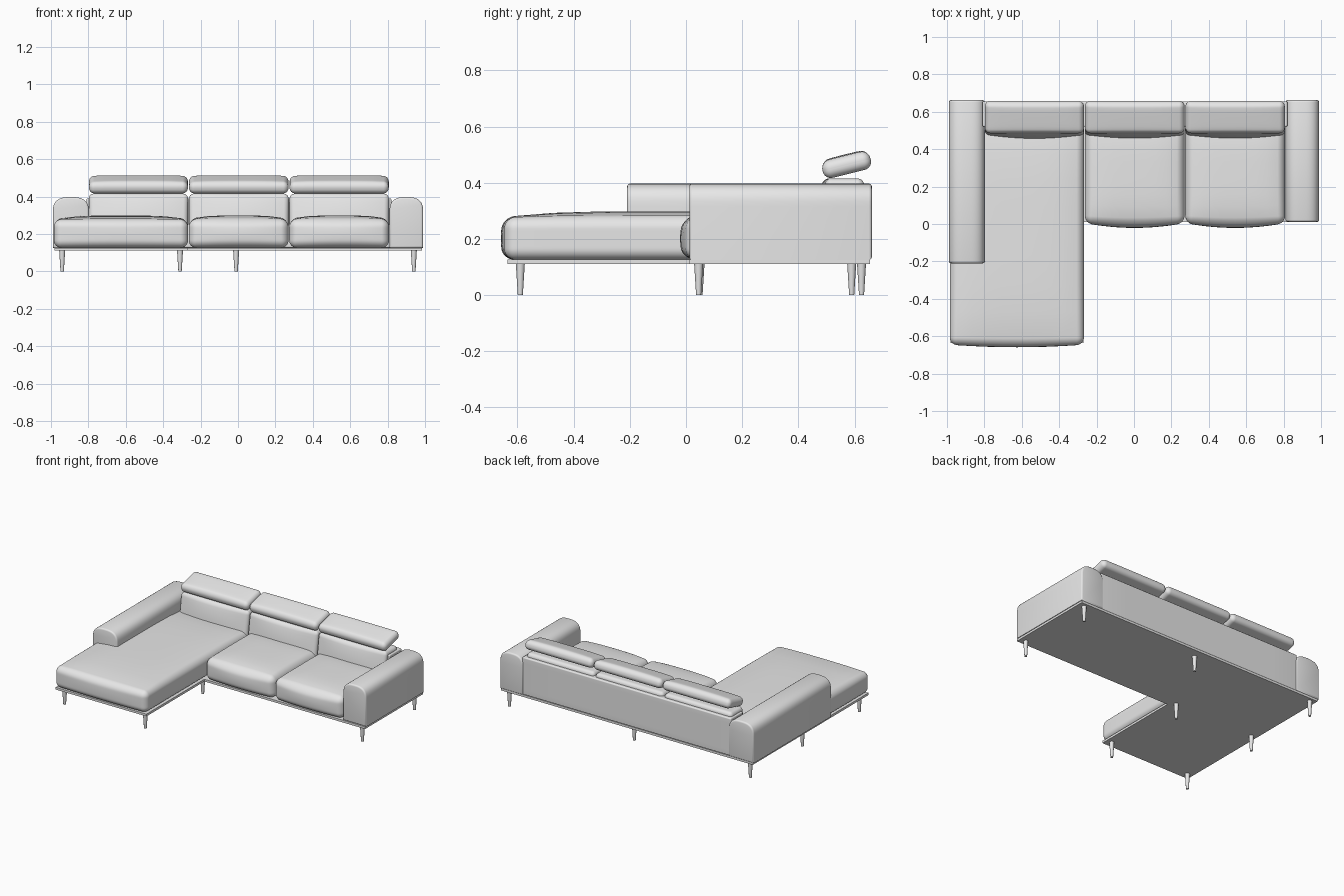
import bpy, bmesh, math
from mathutils import Vector, Matrix

cube = bpy.data.objects.get("Cube")
if cube:
    bpy.data.objects.remove(cube, do_unlink=True)

grey = bpy.data.materials.new("light grey leather")
grey.use_nodes = True
COLOUR = (0.8, 0.8, 0.8, 1)
grey.diffuse_color = COLOUR
grey.node_tree.nodes["Principled BSDF"].inputs["Base Color"].default_value = COLOUR


def finish(name, bm, angle=35):
    bmesh.ops.recalc_face_normals(bm, faces=bm.faces)
    mesh = bpy.data.meshes.new(name)
    bm.to_mesh(mesh)
    bm.free()
    mesh.materials.append(grey)
    obj = bpy.data.objects.new(name, mesh)
    bpy.context.collection.objects.link(obj)
    bpy.ops.object.select_all(action='DESELECT')
    obj.select_set(True)
    bpy.context.view_layer.objects.active = obj
    bpy.ops.object.shade_smooth_by_angle(angle=math.radians(angle))
    return obj


def cushion(name, xs, ys, zs, r, dome=0, belly=0, lean=0, tilt=0):
    """Rounded box with a domed top, a bulging front, a backward lean and a tilt."""
    lo, hi = (Vector(v) for v in zip(xs, ys, zs))
    half, mid = (hi - lo) / 2, (hi + lo) / 2
    bm = bmesh.new()
    bmesh.ops.create_cube(bm, size=2)
    bmesh.ops.subdivide_edges(bm, edges=bm.edges, cuts=15, use_grid_fill=True)
    turn = Matrix.Rotation(tilt, 3, 'X')
    for v in bm.verts:
        p, core = Vector(), Vector()
        for i, c in enumerate(v.co):
            flat, a = half[i] - r, abs(c)
            # half the grid spans the flat part, half the rounded corners
            d = 2 * a * flat if a <= 0.5 else flat + r * math.tan((2 * a - 1) * math.pi / 4)
            p[i] = math.copysign(d, c)
            core[i] = math.copysign(min(d, flat), c)
        p = core + (p - core).normalized() * r
        u, w, t = (p[i] / half[i] for i in range(3))
        p.z += dome * max(t, 0) * (1 - u ** 4) * (1 - w ** 4)
        p.y -= belly * max(-w, 0) * (1 - u * u) * (1 - t * t * 0.5)
        p.y += lean * (t + 1) / 2 * max(-w, 0)
        v.co = turn @ p + mid
    return finish(name, bm, 60)


def extrude(name, pts, axis, start, end, bevel=0):
    """Extrude a profile along y (axis 1) or z (axis 2), softening the end rims."""
    def place(a, b, d):
        return (a, d, b) if axis == 1 else (a, b, d)
    bm = bmesh.new()
    face = bm.faces.new([bm.verts.new(place(a, b, start)) for a, b in pts])
    made = bmesh.ops.extrude_face_region(bm, geom=[face])["geom"]
    shift = Vector(place(0, 0, end - start))
    bmesh.ops.translate(bm, vec=shift, verts=[g for g in made if isinstance(g, bmesh.types.BMVert)])
    if bevel:
        rims = [e for e in bm.edges if abs(e.verts[0].co[axis] - e.verts[1].co[axis]) < 1e-6]
        bmesh.ops.bevel(bm, geom=rims, offset=bevel, segments=3, profile=0.5, affect='EDGES')
    return finish(name, bm)


def armrest(name, x0, x1, y0, y1):
    """Straight sides under a flattened arch."""
    cx, hw, spring, rise = (x0 + x1) / 2, (x1 - x0) / 2, 0.315, 0.082
    pts = [(x0, 0.125), (x1, 0.125)]
    for i in range(25):
        a = math.pi * i / 24
        c, s = math.cos(a), math.sin(a)
        pts.append((cx + hw * math.copysign(abs(c) ** 0.72, c), spring + rise * abs(s) ** 0.72))
    extrude(name, pts, 1, y0, y1, 0.011)


# Base board in an L shape
extrude("base_board", [(-0.98, -0.635), (-0.27, -0.635), (-0.27, 0.01),
                       (0.985, 0.01), (0.985, 0.655), (-0.98, 0.655)], 2, 0.11, 0.126)

# Tapered legs
for i, (x, y) in enumerate([(-0.94, -0.59), (-0.31, -0.59), (-0.94, 0.045), (-0.31, 0.05),
                            (0.94, 0.045), (-0.94, 0.625), (-0.01, 0.59), (0.94, 0.625)]):
    bm = bmesh.new()
    bmesh.ops.create_cone(bm, cap_ends=True, segments=20, radius1=0.009, radius2=0.016,
                          depth=0.112, matrix=Matrix.Translation((x, y, 0.056)))
    finish(f"leg_{i + 1}", bm)

# Armrests
armrest("right_armrest", -0.99, -0.797, -0.21, 0.662)
armrest("left_armrest", 0.81, 0.99, 0.012, 0.662)

# Seat cushions
cushion("chaise_seat", (-0.985, -0.267), (-0.645, 0.55), (0.126, 0.276), 0.04, 0.022, 0.014)
for name, x0, x1 in (("middle_seat", -0.263, 0.27), ("left_seat", 0.274, 0.808)):
    cushion(name, (x0, x1), (0.005, 0.55), (0.126, 0.276), 0.04, 0.022, 0.026)

# Back panel, back cushions and tilted headrests
cushion("back_panel", (-0.81, 0.82), (0.52, 0.656), (0.126, 0.39), 0.008)
for name, x0, x1 in (("right", -0.797, -0.268), ("middle", -0.262, 0.27), ("left", 0.276, 0.806)):
    cushion(name + "_back_cushion", (x0, x1), (0.465, 0.635), (0.2, 0.415), 0.025, 0, 0.022, 0.035)
    cushion(name + "_headrest", (x0, x1), (0.484, 0.66), (0.431, 0.495), 0.029, 0.006, 0,
            0, math.radians(14))
